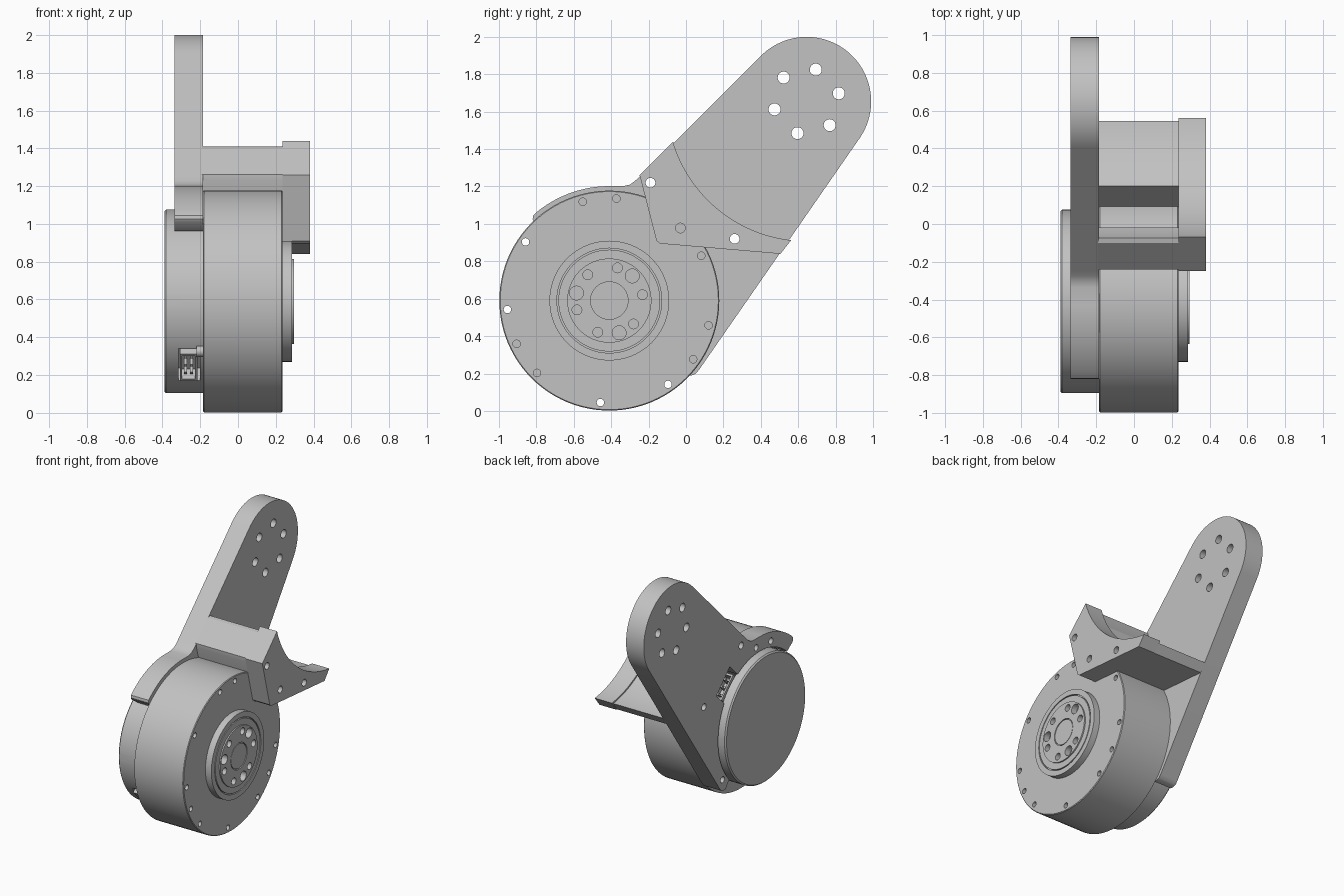
import bpy, bmesh
from math import sin, cos, radians, tau, atan2, hypot

if "Cube" in bpy.data.objects:
    bpy.data.objects.remove(bpy.data.objects["Cube"], do_unlink=True)

grey = bpy.data.materials.new("machined_grey")
grey.use_nodes = True
COL = (0.54, 0.54, 0.54, 1)
grey.diffuse_color = COL
grey.node_tree.nodes["Principled BSDF"].inputs["Base Color"].default_value = COL

MOTOR = (-0.41, 0.59)   # motor axis in (y, z)
TIP = (0.645, 1.655)    # arm tip axis in (y, z)


def polar(c, r, deg):
    return (c[0] + r * cos(radians(deg)), c[1] + r * sin(radians(deg)))


def arc(c, r, a0, a1, n):
    return [polar(c, r, a0 + (a1 - a0) * i / n) for i in range(n + 1)]


def circle(c, r, n=24):
    return arc(c, r, 0, 360 * (n - 1) / n, n - 1)


def block(deg, r0, r1, half):
    """Rectangle lying along a radius of the motor."""
    a = radians(deg)
    return [(MOTOR[0] + r * cos(a) - t * sin(a), MOTOR[1] + r * sin(a) + t * cos(a))
            for r, t in ((r0, -half), (r1, -half), (r1, half), (r0, half))]


def solids(name, parts):
    """One mesh from several (outline in y-z, x start, x end) prisms."""
    bm = bmesh.new()
    for pts, x0, x1 in parts:
        face = bm.faces.new([bm.verts.new((x0, y, z)) for y, z in pts])
        ext = bmesh.ops.extrude_face_region(bm, geom=[face])["geom"]
        vs = [v for v in ext if isinstance(v, bmesh.types.BMVert)]
        bmesh.ops.translate(bm, verts=vs, vec=(x1 - x0, 0, 0))
    return finish(name, bm)


def lathe(name, profile, n=96):
    """Turn an (x, radius) profile about the motor axis."""
    bm = bmesh.new()
    rings = []
    for x, r in profile:
        if r == 0:
            rings.append([bm.verts.new((x, *MOTOR))] * n)
        else:
            rings.append([bm.verts.new((x, *p)) for p in circle(MOTOR, r, n)])
    for a, b in zip(rings, rings[1:]):
        for i in range(n):
            j = (i + 1) % n
            bm.faces.new(list(dict.fromkeys((a[i], a[j], b[j], b[i]))))
    return finish(name, bm)


def finish(name, bm):
    bmesh.ops.recalc_face_normals(bm, faces=bm.faces)
    me = bpy.data.meshes.new(name)
    bm.to_mesh(me)
    bm.free()
    ob = bpy.data.objects.new(name, me)
    bpy.context.collection.objects.link(ob)
    me.materials.append(grey)
    return ob


def activate(ob):
    bpy.ops.object.select_all(action='DESELECT')
    ob.select_set(True)
    bpy.context.view_layer.objects.active = ob


def cut(ob, parts):
    cutter = solids("cutter", parts)
    cutter.hide_render = True
    activate(ob)
    mod = ob.modifiers.new("cut", 'BOOLEAN')
    mod.operation, mod.solver, mod.object = 'DIFFERENCE', 'EXACT', cutter
    bpy.ops.object.modifier_apply(modifier=mod.name)
    bpy.data.objects.remove(cutter, do_unlink=True)


# Motor housing with its ring of bolt holes
housing = lathe("motor_housing", [(-0.185, 0), (-0.185, 0.58), (-0.18, 0.588), (0.23, 0.588),
                                  (0.235, 0.583), (0.235, 0)])
through = [145, 185, 265, 305]
blind = [86, 105, 205, 225, 325, 346, 26]
cut(housing, [(circle(polar(MOTOR, 0.547, a), 0.02), -0.3, 0.3) for a in through]
    + [(circle(polar(MOTOR, 0.547, a), 0.02), 0.2, 0.3) for a in blind])

# Output hub: outer ring, groove, raised disc and centre bore
hub = lathe("output_hub", [(0.2, 0), (0.2, 0.32), (0.285, 0.32), (0.285, 0.28), (0.27, 0.28),
                           (0.27, 0.272), (0.285, 0.272), (0.285, 0.225), (0.295, 0.225),
                           (0.295, 0.1), (0.285, 0.1), (0.285, 0.094), (0.293, 0.094), (0.293, 0)])
cut(hub, [(circle(polar(MOTOR, 0.18, a), 0.037), 0.25, 0.4) for a in (47, 167, 287)]
    + [(circle(polar(MOTOR, 0.18, a + k), 0.026), 0.26, 0.4)
       for a in (76, 196, 316) for k in (0, 60 - 6)])

# Rear cap with four rim notches and two connector pockets
cap = lathe("rear_cap", [(-0.18, 0), (-0.18, 0.486), (-0.38, 0.486), (-0.39, 0.476), (-0.39, 0)])
cut(cap, [(block(a, 0.42, 0.55, 0.03), -0.45, -0.352) for a in range(0, 360, 90)]
    + [(circle(polar(MOTOR, 0.42, a), 0.03), -0.45, -0.352) for a in range(0, 360, 90)]
    + [(block(a, 0.38, 0.6, 0.12), -0.315, -0.2) for a in (45, 225)])

# Cable connectors: open shell, pins and a retaining screw each
for side, a in (("rear", 45), ("front", 225)):
    shell = solids(side + "_connector", [(block(a, 0.37, 0.495, 0.1), -0.308, -0.215)])
    cut(shell, [(block(a, 0.42, 0.6, 0.085), -0.296, -0.227)])
    solids(side + "_connector_pins", [(block(a + k, 0.4, 0.48, 0.008), x, x + 0.016)
                                      for k in (-7, 0, 7) for x in (-0.285, -0.255)])
    solids(side + "_connector_screw", [(circle(polar(MOTOR, 0.5, a - 13), 0.028), -0.22, -0.18)])

# Arm plate wrapping the cap, with a claw over the top and a foot below
outline = (arc(TIP, 0.345, -34, 135, 40)
           + [(-0.25, 1.25), (-0.275, 1.228), (-0.3, 1.21), (-0.335, 1.202)]
           + arc(MOTOR, 0.612, 92, 130, 16)
           + [(-0.817, 1.045), (-0.82, 1.025), (-0.812, 1.01)]
           + arc(MOTOR, 0.5, 132, -43, 56)
           + [(0.0, 0.19), (0.03, 0.19), (0.05, 0.198), (0.07, 0.22)])
arm = solids("arm_plate", [(outline, -0.335, -0.185)])
BOLTS = [(-0.19, 1.22), (-0.03, 0.978), (0.26, 0.92)]
cut(arm, [(circle(polar(TIP, 0.177, 14 + 60 * i), 0.032), -0.5, 0) for i in range(6)]
    + [(circle(p, 0.026), -0.5, 0) for p in (BOLTS[0], BOLTS[2])]
    + [(circle(polar(MOTOR, 0.545, a), 0.024), -0.5, 0) for a in (86, 105, 325)]
    + [(block(45, 0.44, 0.62, 0.115), -0.5, 0)])


def tip_angle(p):
    return atan2(p[1] - TIP[1], p[0] - TIP[0]) * 360 / tau


# Outer flange with a concave upper edge
top, low = (-0.07, 1.44), (0.563, 0.918)
R = hypot(top[0] - TIP[0], top[1] - TIP[1])
flange = solids("outer_flange", [(arc(TIP, R, tip_angle(top), tip_angle(low), 40)
                                  + [(0.505, 0.84), (-0.14, 0.895), (-0.158, 0.91), (-0.248, 1.26)],
                                  0.235, 0.38)])
cut(flange, [(circle(p, 0.026), 0.2, 0.5) for p in BOLTS])

# Two bridge bars joining the arm plate to the flange
RB = R + 0.012
upper = solids("upper_bridge", [(arc(TIP, RB, tip_angle((-0.09, 1.405)), tip_angle((-0.03, 1.28)), 8)
                                 + [(-0.03, 1.0), (-0.17, 1.0), (-0.24, 1.23), (-0.242, 1.262),
                                    (-0.1, 1.405)], -0.19, 0.24)])
lower = solids("lower_bridge", [(arc(TIP, RB, tip_angle((0.2, 1.04)), tip_angle((0.545, 0.905)), 16)
                                 + [(0.5, 0.842), (0.08, 0.876)], -0.19, 0.24)])
for bar, p in ((upper, BOLTS[0]), (lower, BOLTS[2])):
    cut(bar, [(circle(p, 0.026), -0.5, 0.5)])

# Smooth round walls, keep machined edges crisp
for ob in bpy.context.scene.objects:
    if ob.type == 'MESH' and grey.name in ob.data.materials:
        activate(ob)
        bpy.ops.object.shade_smooth_by_angle(angle=radians(30))
